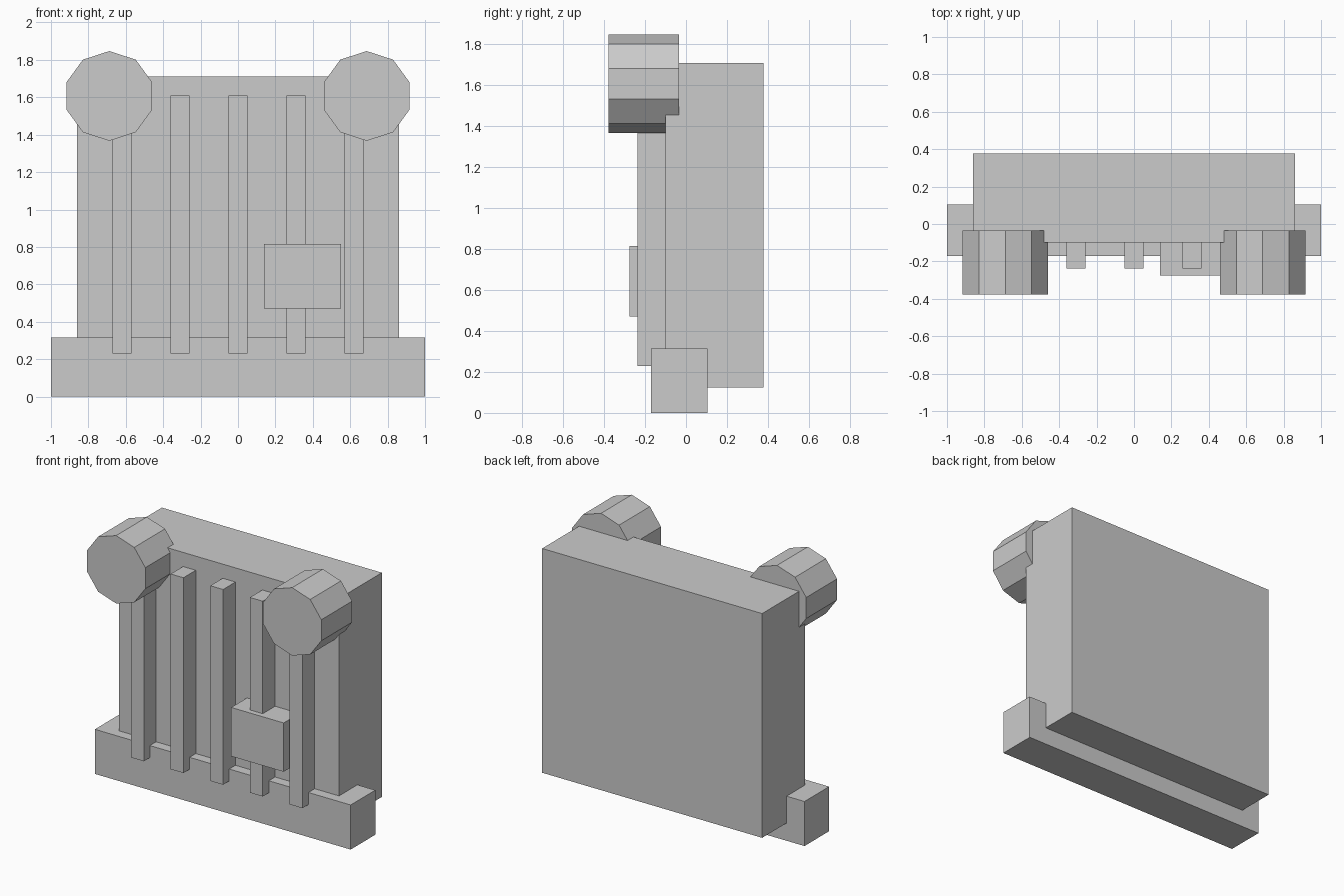
import bpy
import math

if "Cube" in bpy.data.objects:
    bpy.data.objects.remove(bpy.data.objects["Cube"])


def box(name, x, y, z):
    """Box from (min, max) ranges on each axis."""
    bpy.ops.mesh.primitive_cube_add(size=1, location=[(a + b) / 2 for a, b in (x, y, z)])
    ob = bpy.context.object
    ob.name = name
    ob.scale = [b - a for a, b in (x, y, z)]
    bpy.ops.object.transform_apply(location=False, rotation=False, scale=True)
    return ob


# Main block and the wider bumper across its foot
box("body", (-0.86, 0.86), (-0.10, 0.378), (0.125, 1.71))
box("bumper", (-1.0, 1.0), (-0.17, 0.105), (0.0, 0.315))

# Five vertical grille bars
for i in range(-2, 3):
    x = i * 0.31
    box(f"grille_bar_{i + 3}", (x - 0.05, x + 0.05), (-0.238, -0.08), (0.23, 1.61))

# Plate mounted over the bars
box("plate", (0.14, 0.55), (-0.276, -0.08), (0.47, 0.815))

# Ten-sided lamps with a corner pointing up
for side, label in ((-1, "left"), (1, "right")):
    bpy.ops.mesh.primitive_cylinder_add(
        vertices=10, radius=0.24, depth=0.344,
        location=(side * 0.688, -0.206, 1.607), rotation=(math.pi / 2, 0, 0))
    bpy.context.object.name = f"lamp_{label}"
